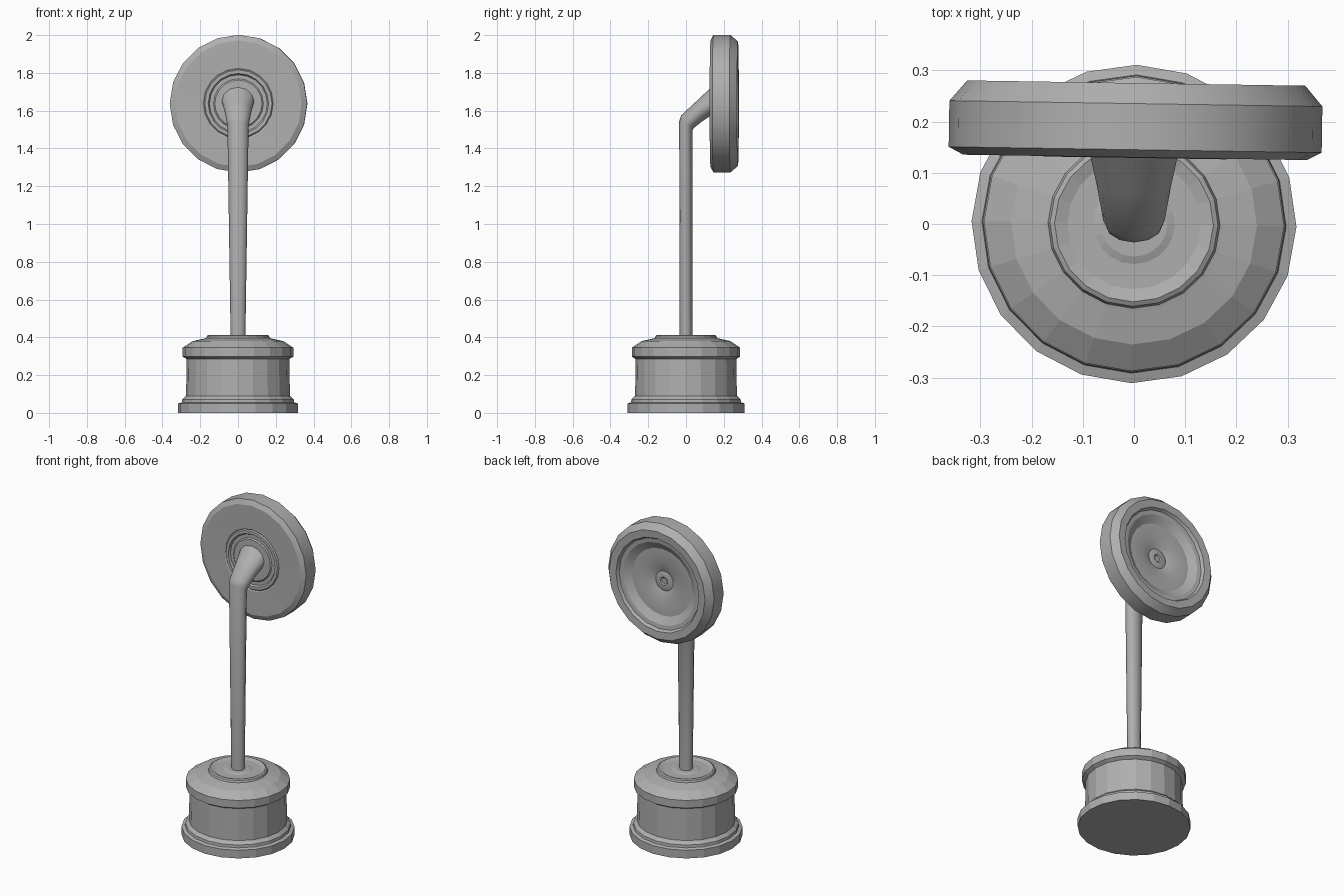
import bpy, bmesh, math
from mathutils import Matrix

if "Cube" in bpy.data.objects:
    bpy.data.objects.remove(bpy.data.objects["Cube"])

grey = bpy.data.materials.new("dark_grey")
grey.diffuse_color = (0.43, 0.43, 0.43, 1)
grey.use_nodes = True
grey.node_tree.nodes["Principled BSDF"].inputs["Base Color"].default_value = grey.diffuse_color


def skin(name, rings, smooth=None, matrix=None):
    """Bridge a list of equal-length point rings and cap both ends."""
    bm = bmesh.new()
    loops = [[bm.verts.new(p) for p in ring] for ring in rings]
    n = len(loops[0])
    for a, b in zip(loops, loops[1:]):
        for i in range(n):
            j = (i + 1) % n
            bm.faces.new((a[i], a[j], b[j], b[i]))
    bm.faces.new(loops[0][::-1])
    bm.faces.new(loops[-1])
    bmesh.ops.recalc_face_normals(bm, faces=bm.faces)
    if matrix:
        bm.transform(matrix)
    mesh = bpy.data.meshes.new(name)
    bm.to_mesh(mesh)
    bm.free()
    mesh.materials.append(grey)
    obj = bpy.data.objects.new(name, mesh)
    bpy.context.collection.objects.link(obj)
    if smooth:
        bpy.ops.object.select_all(action='DESELECT')
        obj.select_set(True)
        bpy.context.view_layer.objects.active = obj
        bpy.ops.object.shade_smooth_by_angle(angle=math.radians(smooth))
    return obj


def lathe(name, profile, sides=20, **kw):
    """Turn a (radius, height) profile around z."""
    step = math.tau / sides
    return skin(name, [[(r * math.cos(i * step), r * math.sin(i * step), z)
                        for i in range(sides)] for r, z in profile], **kw)


# Turned drum base with stepped foot, overhanging lid and shallow top dish
lathe("base", [
    (0.317, 0), (0.317, 0.05), (0.297, 0.056), (0.295, 0.072), (0.275, 0.09),
    (0.272, 0.285), (0.293, 0.298), (0.293, 0.345), (0.24, 0.38), (0.176, 0.394),
    (0.168, 0.396), (0.164, 0.408), (0.155, 0.413), (0.13, 0.405), (0.08, 0.405),
    (0.065, 0.41), (0.03, 0.41)],
    matrix=Matrix.Rotation(math.radians(-1), 4, 'Z') @ Matrix.Diagonal((1, 0.98, 1, 1)))

# Round disc: ringed front face, bevelled rim, stepped recess on the back
place = (Matrix.Translation((0, 0, 1.637)) @ Matrix.Rotation(math.radians(-0.9), 4, 'Z')
         @ Matrix.Rotation(math.radians(-90), 4, 'X'))
lathe("disc", [
    (0.08, 0.133), (0.125, 0.134), (0.132, 0.14), (0.153, 0.14), (0.16, 0.129),
    (0.178, 0.129), (0.184, 0.136), (0.19, 0.132), (0.335, 0.13), (0.364, 0.145),
    (0.364, 0.235), (0.33, 0.275), (0.285, 0.272), (0.275, 0.255), (0.25, 0.252),
    (0.205, 0.225), (0.115, 0.225), (0.06, 0.205), (0.045, 0.21), (0.025, 0.21),
    (0.018, 0.205)], smooth=22, matrix=place)

# Tapered neck: (outer y, outer z, inner y, inner z, half width) per section
sections = [
    (-0.034, 0.39, 0.034, 0.39, 0.039),
    (-0.036, 1.545, 0.034, 1.495, 0.056),
    (-0.026, 1.575, 0.04, 1.507, 0.06),
    (0.06, 1.655, 0.085, 1.543, 0.072),
    (0.145, 1.735, 0.145, 1.583, 0.088)]
rings = []
for oy, oz, iy, iz, w in sections:
    ring = []
    for k in range(12):
        a = math.tau * k / 12
        t = (1 - math.cos(a)) / 2
        ring.append((w * math.sin(a), oy + (iy - oy) * t, oz + (iz - oz) * t))
    rings.append(ring)
skin("neck", rings, smooth=45)
